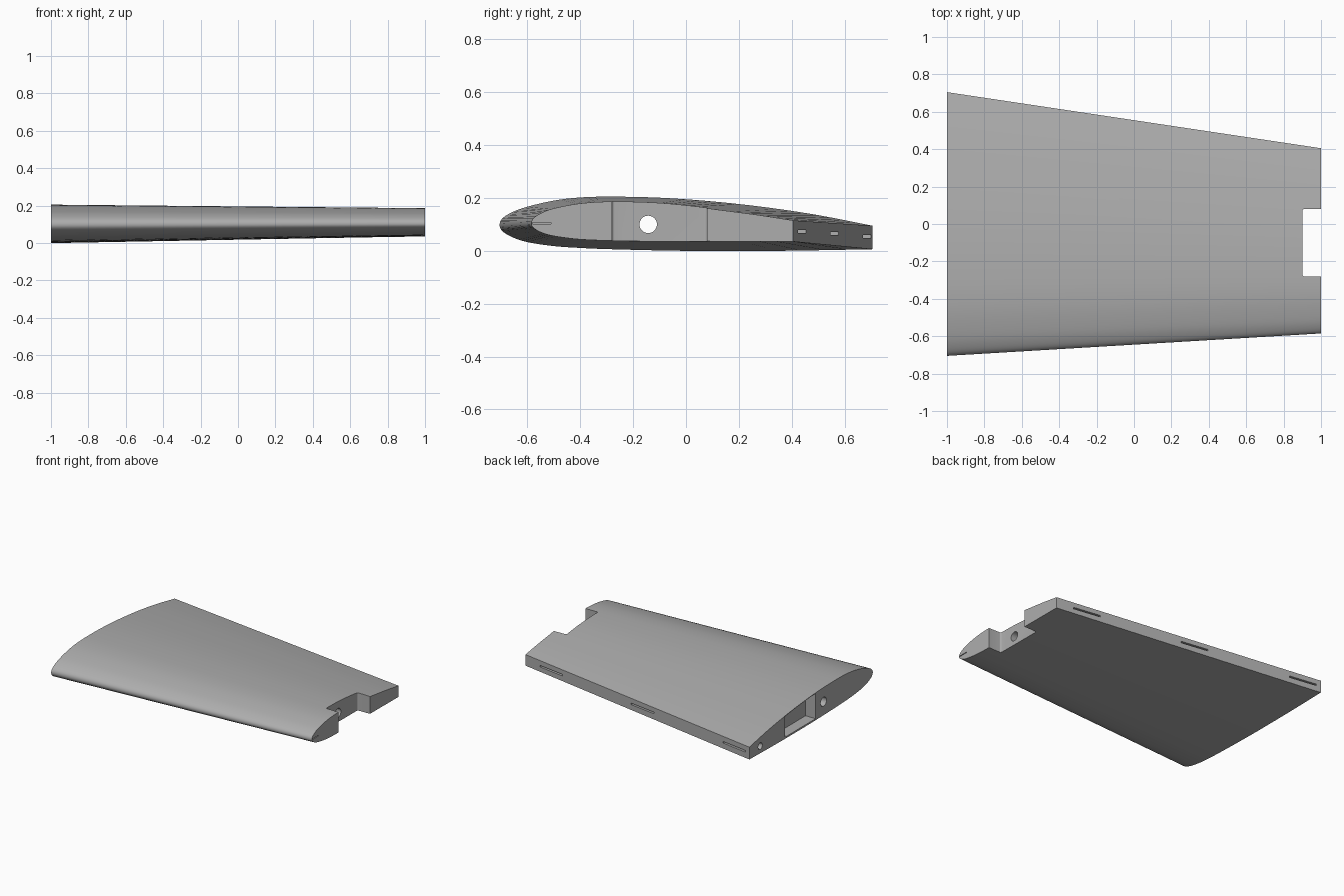
import bpy, bmesh, math
from mathutils import Vector, Matrix

if "Cube" in bpy.data.objects:
    bpy.data.objects.remove(bpy.data.objects["Cube"])

# Root and tip sections (y, z): trailing edge over the top, round the nose, back underneath
ROOT = [(.705, .095), (.5, .135), (.3, .165), (.1, .187), (-.1, .201), (-.28, .205), (-.4, .202),
        (-.5, .19), (-.6, .167), (-.66, .145), (-.695, .122), (-.705, .098), (-.695, .075),
        (-.66, .053), (-.6, .033), (-.5, .018), (-.4, .011), (-.28, .006), (0, 0), (.35, 0), (.705, .006)]
TIP = [(.405, .115), (.27, .136), (.14, .153), (0, .171), (-.13, .182), (-.28, .186), (-.36, .183),
       (-.43, .175), (-.51, .158), (-.553, .14), (-.578, .122), (-.585, .103), (-.578, .088),
       (-.553, .072), (-.51, .058), (-.43, .046), (-.36, .041), (-.28, .039), (-.05, .037), (.15, .036), (.405, .035)]


def smooth_curve(pts, steps=4):
    """Catmull-Rom curve through an open chain of points."""
    p = [Vector(q) for q in pts]
    p = [2 * p[0] - p[1]] + p + [2 * p[-1] - p[-2]]
    out = []
    for i in range(1, len(p) - 2):
        a, b, c, d = p[i - 1:i + 3]
        for k in range(steps):
            t = k / steps
            out.append(.5 * (2 * b + (c - a) * t + (2 * a - 5 * b + 4 * c - d) * t * t
                             + (3 * b - a - 3 * c + d) * t ** 3))
    return out + [p[-2]]


grey = bpy.data.materials.new("mid_grey")
grey.diffuse_color = (.42, .42, .42, 1)
grey.use_nodes = True
grey.node_tree.nodes["Principled BSDF"].inputs["Base Color"].default_value = grey.diffuse_color


def finish(name, bm):
    bmesh.ops.recalc_face_normals(bm, faces=bm.faces)
    me = bpy.data.meshes.new(name)
    bm.to_mesh(me)
    bm.free()
    me.materials.append(grey)
    ob = bpy.data.objects.new(name, me)
    bpy.context.collection.objects.link(ob)
    return ob


def loft(name, x0, sec0, x1, sec1):
    bm = bmesh.new()
    a = [bm.verts.new((x0, y, z)) for y, z in sec0]
    b = [bm.verts.new((x1, y, z)) for y, z in sec1]
    n = len(a)
    for i in range(n):
        j = (i + 1) % n
        bm.faces.new((a[i], a[j], b[j], b[i]))
    bm.faces.new(a)
    bm.faces.new(b)
    return finish(name, bm)


def box(name, centre, size, turn=0):
    bm = bmesh.new()
    m = Matrix.Translation(centre) @ Matrix.Rotation(turn, 4, 'Z') @ Matrix.Diagonal((*size, 1))
    bmesh.ops.create_cube(bm, size=1, matrix=m)
    return finish(name, bm)


def bore(name, x0, x1, y, z, r):
    bm = bmesh.new()
    m = Matrix.Translation(((x0 + x1) / 2, y, z)) @ Matrix.Rotation(math.pi / 2, 4, 'Y')
    bmesh.ops.create_cone(bm, cap_ends=True, segments=32, radius1=r, radius2=r, depth=x1 - x0, matrix=m)
    return finish(name, bm)


# Tapered wing body
root = smooth_curve(ROOT)
wing = loft("wing_panel", -1, root, 1, smooth_curve(TIP))

# Tip notch with rounded inner corners
notch = box("notch_cutter", (1.0, -.1, .1), (.2, .36, .5))
bm = bmesh.new()
bm.from_mesh(notch.data)
corners = [e for e in bm.edges if all(v.co.x < .95 for v in e.verts)
           and abs(e.verts[0].co.z - e.verts[1].co.z) > .1]
bmesh.ops.bevel(bm, geom=corners, offset=.01, segments=4, profile=.5, affect='EDGES')
bm.to_mesh(notch.data)
bm.free()
cutters = [notch]

# Root pocket that follows the upper skin, leaving a thin cover
top = [(p.x, p.y - .004) for p in root[:len(root) // 2] if -.1 <= p.x <= .32]
floor = [(top[-1][0], .012), (top[0][0], .012)]
cutters.append(loft("pocket_cutter", -1.1, top + floor, -.92, top + floor))

# Full-length spar bore and rear locating hole
cutters.append(bore("spar_bore_cutter", -1.2, 1.2, -.143, .1, .033))
cutters.append(bore("rear_hole_cutter", -1.1, -.85, .58, .055, .024))

# Hinge slots along the trailing edge
lean = math.atan(-.15)
for i, (x, z) in enumerate([(.77, .073), (-.045, .065), (-.865, .054)]):
    cutters.append(box(f"hinge_slot_cutter_{i}", (x, .705 - .15 * (x + 1), z), (.205, .16, .011), lean))

# Thin slit in the nose at the tip
cutters.append(box("nose_slit_cutter", (1, -.545, .104), (.08, .07, .005)))

# Cut everything, then remove the cutters
for c in cutters:
    mod = wing.modifiers.new(c.name, 'BOOLEAN')
    mod.operation, mod.solver, mod.object = 'DIFFERENCE', 'EXACT', c
    c.hide_render = True
bpy.context.view_layer.update()
cut = bpy.data.meshes.new_from_object(wing.evaluated_get(bpy.context.evaluated_depsgraph_get()))
wing.modifiers.clear()
wing.data = cut
for c in cutters:
    bpy.data.objects.remove(c)

bpy.context.view_layer.objects.active = wing
wing.select_set(True)
bpy.ops.object.shade_smooth_by_angle(angle=math.radians(30))
